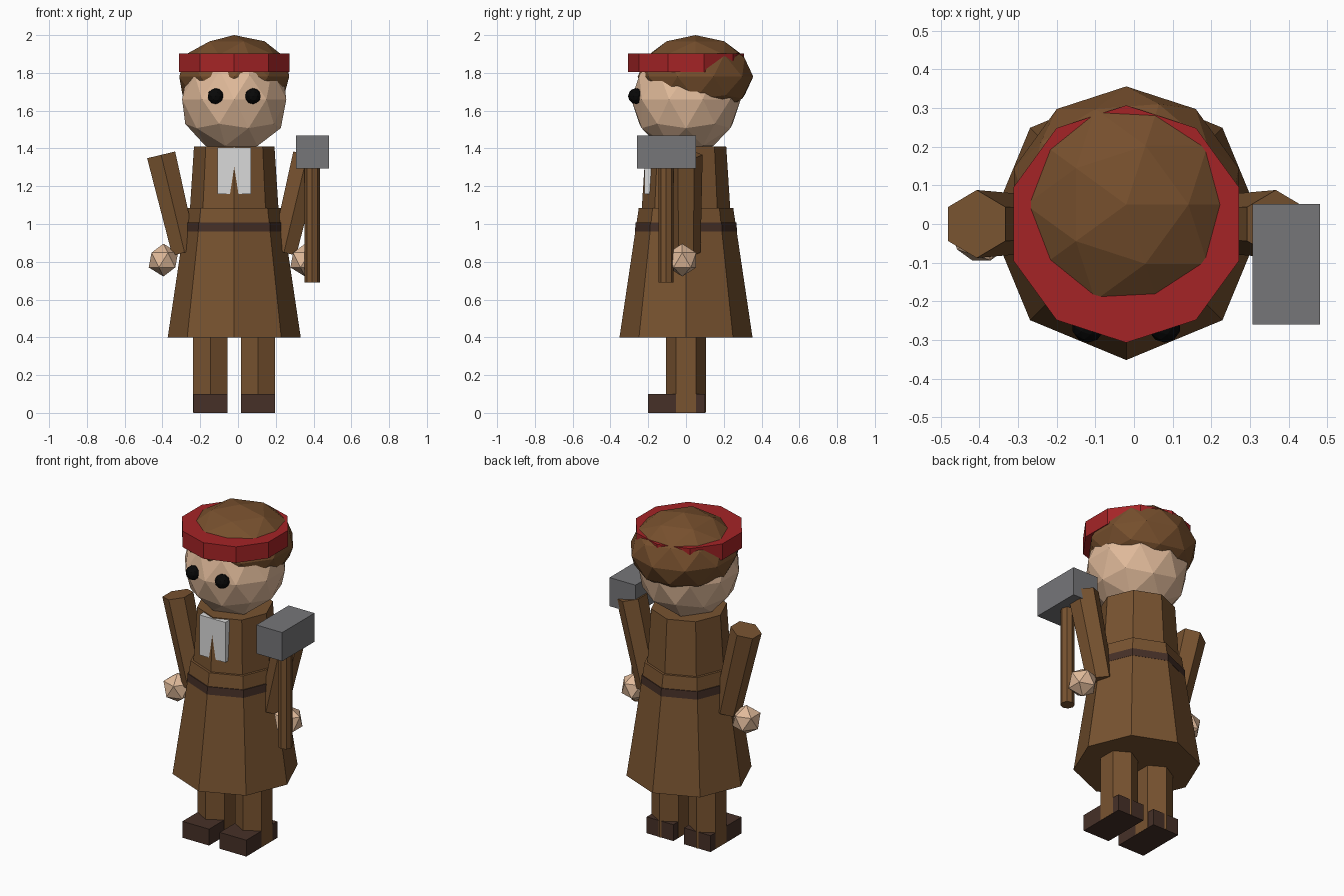
import bpy
import math
from mathutils import Vector

if "Cube" in bpy.data.objects:
    bpy.data.objects.remove(bpy.data.objects["Cube"])

CX = -0.02  # body centre line


def material(name, rgb):
    m = bpy.data.materials.new(name)
    lin = [((c / 255 + 0.055) / 1.055) ** 2.4 if c > 10 else c / 255 / 12.92 for c in rgb]
    m.diffuse_color = (*lin, 1)
    m.use_nodes = True
    m.node_tree.nodes["Principled BSDF"].inputs["Base Color"].default_value = m.diffuse_color
    return m


COAT = material("coat_brown", (120, 83, 48))
HAIR = material("hair_brown", (118, 79, 45))
DARK = material("dark_leather", (70, 48, 39))
SKIN = material("skin", (224, 186, 154))
RED = material("band_red", (165, 36, 38))
GREY = material("steel_grey", (118, 118, 121))
WHITE = material("collar_white", (218, 218, 218))
BLACK = material("eye_black", (8, 8, 8))


def finish(name, mat):
    ob = bpy.context.object
    ob.name = name
    ob.data.materials.append(mat)
    return ob


def frustum(name, mat, sides, r_low, r_high, low, high):
    """Tapered prism between two points, with one corner facing +y."""
    low, high = Vector(low), Vector(high)
    axis = high - low
    bpy.ops.mesh.primitive_cone_add(vertices=sides, radius1=r_low, radius2=r_high,
                                    depth=axis.length, location=(low + high) / 2,
                                    rotation=(0, math.atan2(axis.x, axis.z), 0))
    return finish(name, mat)


def box(name, mat, lo, hi):
    lo, hi = Vector(lo), Vector(hi)
    bpy.ops.mesh.primitive_cube_add(size=1, location=(lo + hi) / 2)
    bpy.context.object.scale = hi - lo
    return finish(name, mat)


def ball(name, mat, r, loc, subdiv=2, zscale=1):
    bpy.ops.mesh.primitive_ico_sphere_add(subdivisions=subdiv, radius=r, location=loc)
    bpy.context.object.scale.z = zscale
    return finish(name, mat)


# Coat: flared skirt, belt and upper body
frustum("coat_skirt", COAT, 8, 0.352, 0.25, (CX, 0, 0.4), (CX, 0, 1.085))
frustum("belt", DARK, 8, 0.27, 0.267, (CX, 0, 0.96), (CX, 0, 1.007))
frustum("coat_top", COAT, 8, 0.235, 0.213, (CX, 0, 1.07), (CX, 0, 1.41))
box("collar", WHITE, (CX - 0.088, -0.22, 1.16), (CX + 0.088, -0.175, 1.405))

# Limbs, mirrored about the body centre line
for side, tag in ((-1, "left"), (1, "right")):
    x = CX + side * 0.126
    frustum(tag + "_leg", COAT, 6, 0.105, 0.105, (x, 0, 0.001), (x, 0, 0.45))
    box(tag + "_shoe", DARK, (x - 0.09, -0.2, 0), (x + 0.09, 0.1, 0.1))
    frustum(tag + "_arm", COAT, 6, 0.077, 0.088,
            (CX + side * 0.263, 0, 0.849), (CX + side * 0.387, 0, 1.366))
    ball(tag + "_hand", SKIN, 0.087, (CX + side * 0.375, -0.02, 0.809), 1)
    ball(tag + "_eye", BLACK, 0.042, (CX + side * 0.099, -0.265, 1.677))

# Head, hair cap and headband
ball("head", SKIN, 0.29, (CX, 0, 1.66))
ball("hair", HAIR, 0.306, (CX, 0.05, 1.78), zscale=0.22 / 0.306)
frustum("headband", RED, 10, 0.307, 0.307, (CX, 0, 1.805), (CX, 0, 1.903))

# Hammer
frustum("hammer_handle", COAT, 8, 0.04, 0.04, (0.393, -0.105, 0.69), (0.393, -0.105, 1.32))
box("hammer_head", GREY, (0.306, -0.26, 1.294), (0.481, 0.052, 1.469))
